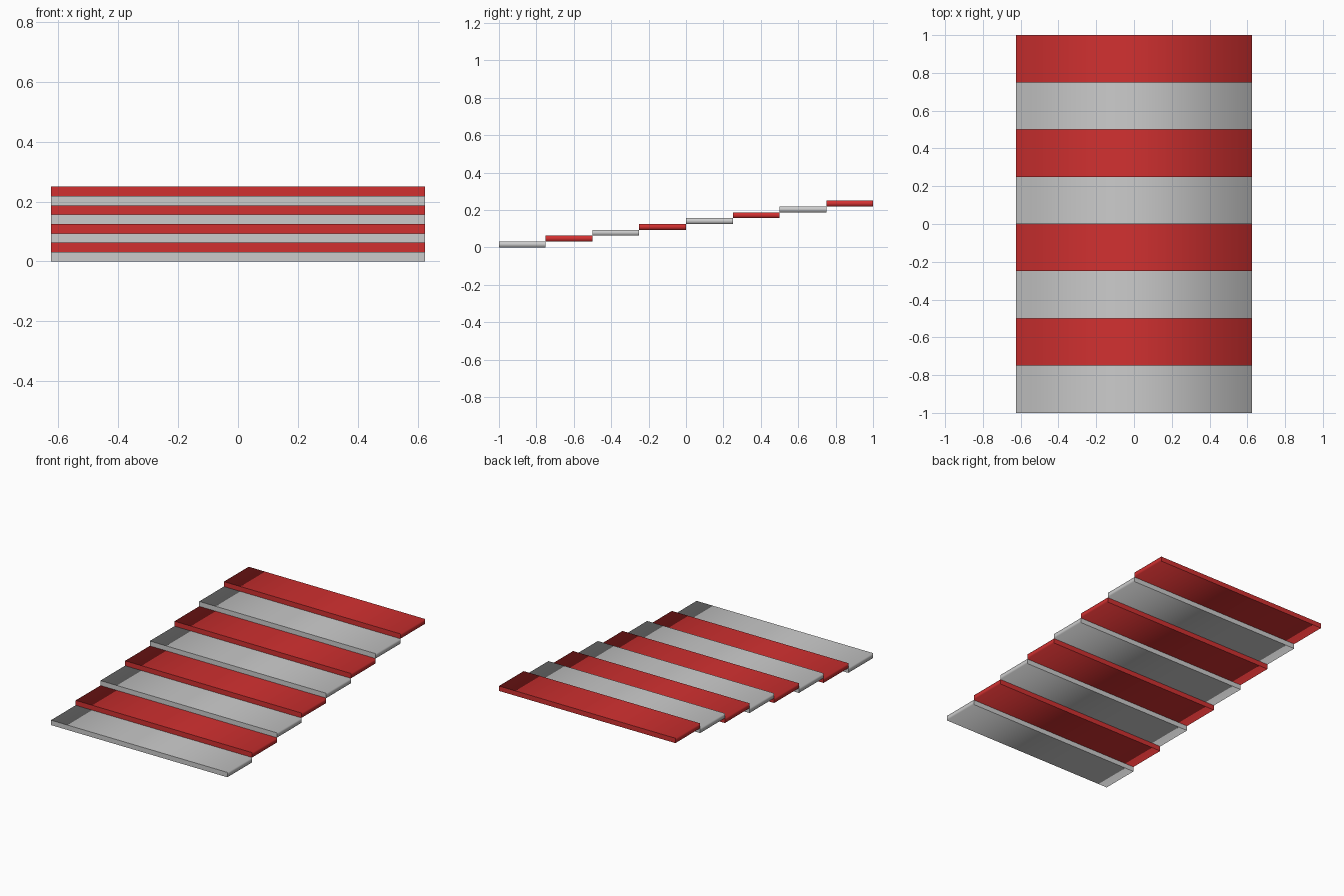
import bpy
import bmesh

if "Cube" in bpy.data.objects:
    bpy.data.objects.remove(bpy.data.objects["Cube"])

STEPS = 8
WIDTH, DEPTH, RISE = 1.25, 0.25, 0.25 / 8

red = bpy.data.materials.new("red")
red.diffuse_color = (0.64, 0.03, 0.03, 1)
red.use_nodes = True
red.node_tree.nodes["Principled BSDF"].inputs["Base Color"].default_value = red.diffuse_color


def add_step(i):
    """One thin slab: wrap-around faces smooth, front and back caps flat."""
    bm = bmesh.new()
    bmesh.ops.create_cube(bm, size=1)
    bmesh.ops.scale(bm, vec=(WIDTH, DEPTH, RISE), verts=bm.verts)
    bm.normal_update()
    for face in bm.faces:
        face.smooth = abs(face.normal.y) < 0.5
    mesh = bpy.data.meshes.new(f"step_{i + 1}")
    bm.to_mesh(mesh)
    bm.free()
    step = bpy.data.objects.new(f"step_{i + 1}", mesh)
    step.location = (0, -1 + DEPTH * (i + 0.5), RISE * (i + 0.5))
    bpy.context.collection.objects.link(step)
    return step


# rising row of slabs, alternating grey and red
for i in range(STEPS):
    step = add_step(i)
    if i % 2:
        step.data.materials.append(red)
